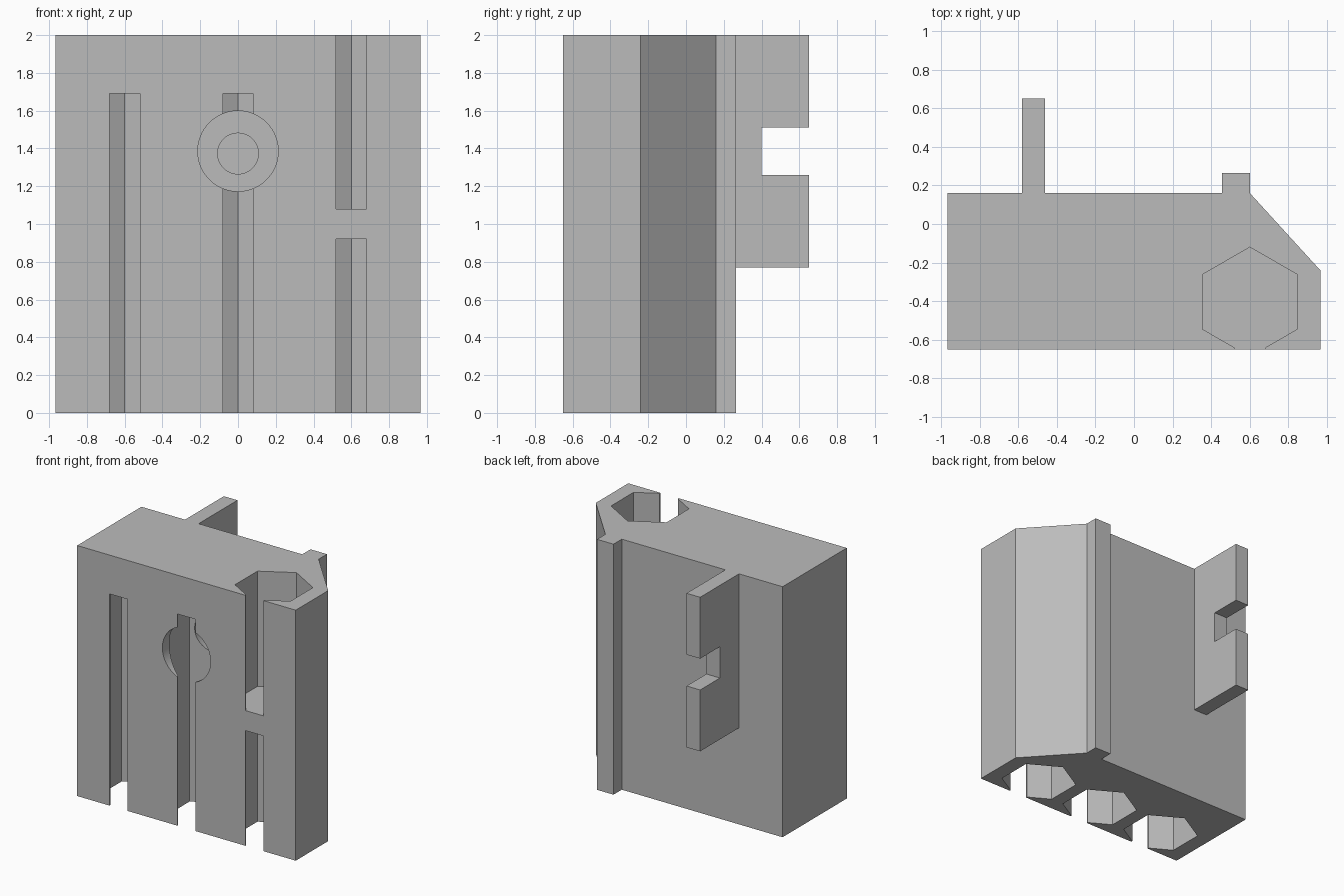
import bpy, math

cube = bpy.data.objects.get("Cube")
if cube:
    bpy.data.objects.remove(cube)

grey = bpy.data.materials.new("plain_grey")
grey.use_nodes = True
COLOUR = (0.5, 0.5, 0.5, 1)
grey.diffuse_color = COLOUR
grey.node_tree.nodes["Principled BSDF"].inputs["Base Color"].default_value = COLOUR


def prism(name, outline, place, low, high):
    """Extrude a 2D outline between two levels; place maps (u, v, level) to a point."""
    n = len(outline)
    verts = [place(u, v, lev) for lev in (low, high) for u, v in outline]
    faces = [list(range(n))[::-1], list(range(n, 2 * n))]
    faces += [[i, (i + 1) % n, (i + 1) % n + n, i + n] for i in range(n)]
    mesh = bpy.data.meshes.new(name)
    mesh.from_pydata(verts, [], faces)
    mesh.materials.append(grey)
    obj = bpy.data.objects.new(name, mesh)
    bpy.context.collection.objects.link(obj)
    return obj


def upright(u, v, lev):
    return (u, v, lev)


def sideways(u, v, lev):
    return (lev, u, v)


def forward(u, v, lev):
    return (u, lev, -v)


def ring(cx, cy, radius, sides):
    return [(cx + radius * math.sin(math.tau * i / sides),
             cy - radius * math.cos(math.tau * i / sides)) for i in range(sides)]


def cut(target, cutter):
    cutter.hide_render = True
    mod = target.modifiers.new("cut", "BOOLEAN")
    mod.operation = "DIFFERENCE"
    mod.solver = "EXACT"
    mod.object = cutter
    bpy.ops.object.select_all(action="DESELECT")
    bpy.context.view_layer.objects.active = target
    target.select_set(True)
    bpy.ops.object.modifier_apply(modifier=mod.name)
    bpy.data.objects.remove(cutter)


# Main block with chamfered corner and back ridge
block = prism("block", [(-0.965, -0.65), (0.965, -0.65), (0.965, -0.24), (0.6, 0.16),
                        (0.6, 0.265), (0.455, 0.265), (0.455, 0.16), (-0.965, 0.16)],
              upright, 0, 2)

# Hexagonal channels, each open to the front through a narrow slot
for x, low, high in ((-0.6, -0.1, 1.69), (0, -0.1, 1.69),
                     (0.6, -0.1, 0.92), (0.6, 1.08, 2.1)):
    cut(block, prism("channel", ring(x, -0.403, 0.283, 6), upright, low, high))
    slot = [(x - 0.08, -0.8), (x + 0.08, -0.8), (x + 0.08, -0.4), (x - 0.08, -0.4)]
    cut(block, prism("slot", slot, upright, low, high))

# Round stepped recess through the middle channel
cut(block, prism("recess", ring(0, -1.386, 0.213, 64), forward, -0.8, -0.1))
cut(block, prism("inner_recess", ring(0, -1.373, 0.108, 48), forward, -0.2, 0.0))

# Back fin with a square notch
fin = prism("back_fin", [(0.16, 0.77), (0.65, 0.77), (0.65, 1.26), (0.4, 1.26),
                         (0.4, 1.51), (0.65, 1.51), (0.65, 2), (0.16, 2)],
            sideways, -0.58, -0.46)

# Smooth only the round walls
block.select_set(True)
bpy.context.view_layer.objects.active = block
bpy.ops.object.shade_smooth_by_angle(angle=math.radians(20))
